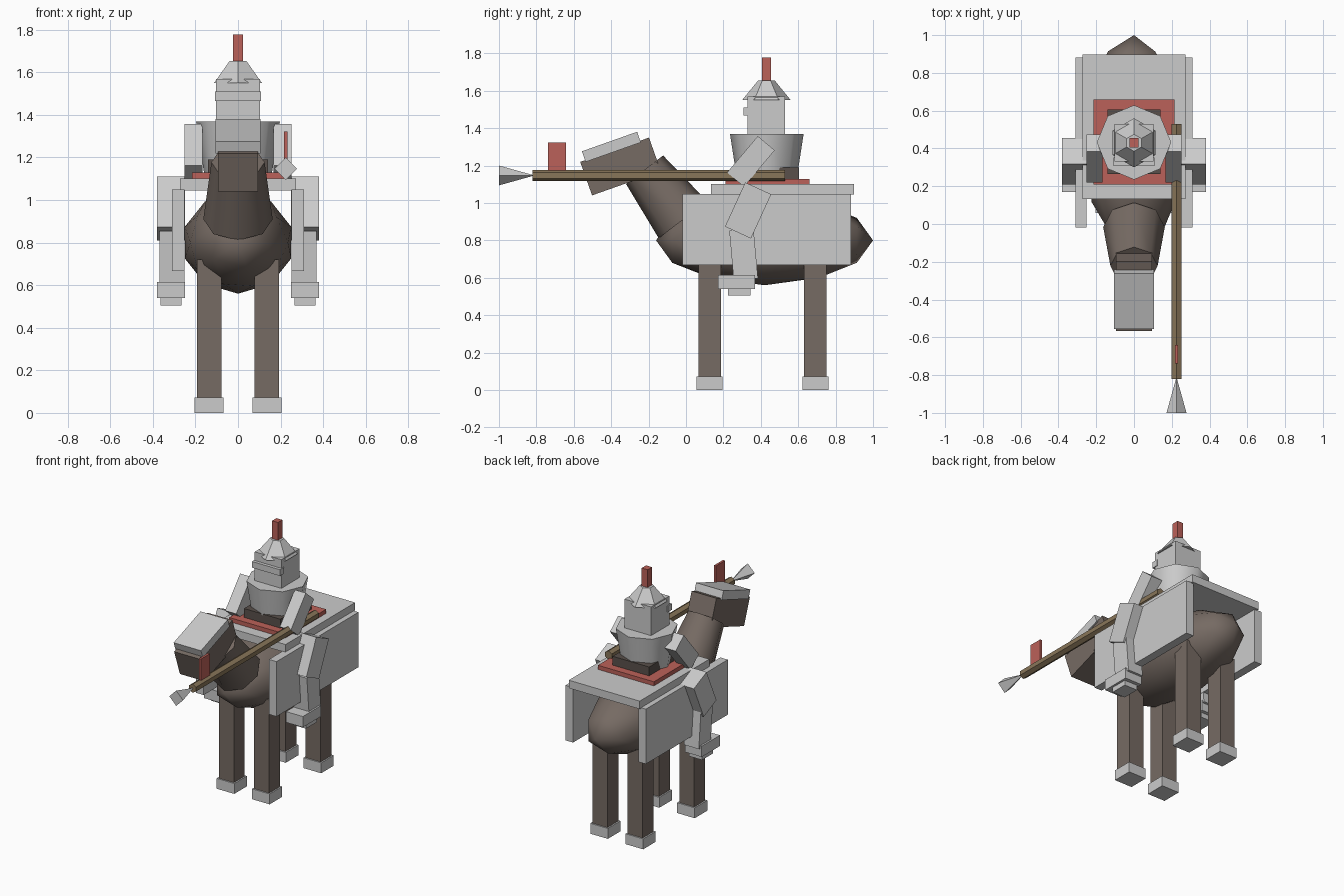
import bpy
from math import radians, pi

if "Cube" in bpy.data.objects:
    bpy.data.objects.remove(bpy.data.objects["Cube"])


def material(name, rgb):
    m = bpy.data.materials.new(name)
    m.diffuse_color = (*rgb, 1)
    m.use_nodes = True
    m.node_tree.nodes["Principled BSDF"].inputs["Base Color"].default_value = m.diffuse_color
    return m


HIDE = material("hide_brown", (0.18, 0.145, 0.125))
LEATHER = material("leather", (0.10, 0.08, 0.07))
RED = material("red", (0.50, 0.12, 0.10))
WOOD = material("wood", (0.25, 0.18, 0.10))


def finish(name, mat, smooth=False):
    ob = bpy.context.object
    ob.name = name
    if mat:
        ob.data.materials.append(mat)
    bpy.ops.object.transform_apply(location=False, rotation=True, scale=True)
    if smooth:
        bpy.ops.object.shade_smooth_by_angle(angle=radians(50))
    return ob


def box(name, centre, size, tilt=0, mat=None):
    bpy.ops.mesh.primitive_cube_add(size=1, location=centre, rotation=(tilt, 0, 0))
    bpy.context.object.scale = size
    return finish(name, mat)


def cone(name, centre, r1, r2, depth, sides, tilt=0, mat=None, smooth=False):
    bpy.ops.mesh.primitive_cone_add(vertices=sides, radius1=r1, radius2=r2, depth=depth,
                                    location=centre, rotation=(tilt, 0, 0))
    return finish(name, mat, smooth)


# Horse body, neck and head
bpy.ops.mesh.primitive_ico_sphere_add(subdivisions=2, radius=1, location=(0, 0.42, 0.80),
                                      rotation=(pi / 2, 0, 0))
bpy.context.object.scale = (0.263, 0.24, 0.58)
finish("horse_body", HIDE, True)
cone("horse_neck", (0, -0.119, 1.044), 0.163, 0.125, 0.337, 8, 0.655, HIDE, True)
box("horse_head", (0, -0.35, 1.195), (0.19, 0.39, 0.19), 0.34, HIDE)
box("head_armour", (0, -0.399, 1.30), (0.21, 0.313, 0.06), 0.34)

# Horse legs and hooves
for side, x in (("left", -0.136), ("right", 0.136)):
    for end, y in (("front", 0.126), ("rear", 0.692)):
        box(f"{end}_{side}_leg", (x, y, 0.395), (0.115, 0.12, 0.65), mat=HIDE)
        box(f"{end}_{side}_hoof", (x, y, 0.036), (0.135, 0.138, 0.072))

# Horse armour, saddle cloth and saddle
box("back_plate", (0, 0.515, 1.073), (0.545, 0.765, 0.055))
box("saddle_cloth", (0, 0.435, 1.114), (0.43, 0.45, 0.03), mat=RED)
box("saddle", (0, 0.435, 1.158), (0.28, 0.34, 0.065), mat=LEATHER)

# Rider torso, head and helmet
cone("torso", (0, 0.432, 1.25), 0.16, 0.197, 0.24, 8, smooth=True)
box("rider_head", (0, 0.43, 1.467), (0.205, 0.20, 0.205))
box("visor", (0, 0.33, 1.488), (0.215, 0.045, 0.043))
cone("helmet", (0, 0.43, 1.602), 0.13, 0.045, 0.104, 6)
box("plume", (0, 0.43, 1.71), (0.045, 0.048, 0.135), mat=RED)

# Mirrored flank plates, arms and rider legs
for side, s in (("left", -1), ("right", 1)):
    box(f"{side}_flank_plate", (s * 0.28, 0.432, 0.858), (0.058, 0.90, 0.382))
    box(f"{side}_arm", (s * 0.21, 0.347, 1.222), (0.085, 0.118, 0.255), -0.7)
    box(f"{side}_thigh", (s * 0.315, 0.332, 0.96), (0.13, 0.153, 0.26), -0.43)
    box(f"{side}_shin", (s * 0.31, 0.308, 0.725), (0.116, 0.13, 0.27), 0.09)
    box(f"{side}_foot", (s * 0.315, 0.27, 0.577), (0.13, 0.20, 0.075))
    box(f"{side}_stirrup", (s * 0.315, 0.285, 0.523), (0.10, 0.12, 0.036))

# Lance with tip and pennant
cone("lance_shaft", (0.225, -0.145, 1.147), 0.03, 0.03, 1.35, 6, pi / 2, WOOD)
cone("lance_tip", (0.225, -0.905, 1.147), 0, 0.053, 0.19, 4, pi / 2)
box("pennant", (0.225, -0.69, 1.247), (0.016, 0.097, 0.15), mat=RED)
